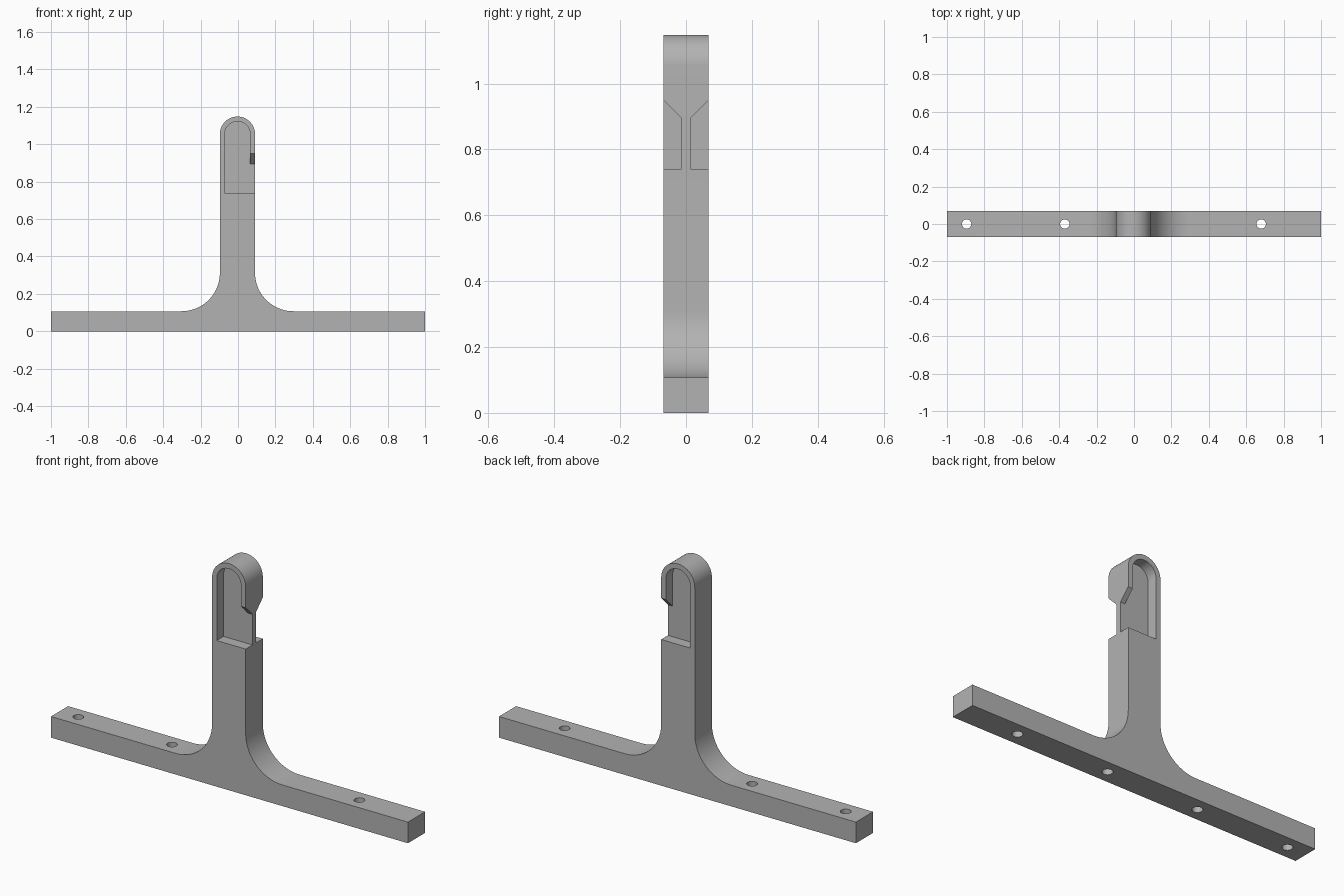
import bpy, bmesh
from math import sin, cos, pi, radians
from mathutils import Vector

default = bpy.data.objects.get("Cube")
if default:
    bpy.data.objects.remove(default, do_unlink=True)

# Main dimensions
DEPTH = 0.0685       # half thickness of the part
WEB = 0.014          # half thickness of the web inside the head
BASE_H = 0.107
LEFT, RIGHT = -0.097, 0.091
MID, RADIUS = (LEFT + RIGHT) / 2, (RIGHT - LEFT) / 2
ARCH_Z = 1.148 - RADIUS
RIM = 0.026          # wall thickness around the pocket
FILLET = 0.205
POCKET_Z = 0.74

grey = bpy.data.materials.new("plain grey")
grey.use_nodes = True
grey.diffuse_color = (0.45, 0.45, 0.45, 1)
grey.node_tree.nodes["Principled BSDF"].inputs["Base Color"].default_value = (0.45, 0.45, 0.45, 1)


def arc(cx, cz, r, start, end, steps):
    angles = [radians(start + (end - start) * i / steps) for i in range(steps + 1)]
    return [(cx + r * cos(a), cz + r * sin(a)) for a in angles]


def prism(name, points, axis, low, high):
    """Extrude a 2D outline along x or y between low and high."""
    bm = bmesh.new()
    place = (lambda a, b: (low, a, b)) if axis == "x" else (lambda a, b: (a, low, b))
    face = bm.faces.new([bm.verts.new(place(a, b)) for a, b in points])
    new = bmesh.ops.extrude_face_region(bm, geom=[face])["geom"]
    step = Vector((high - low, 0, 0)) if axis == "x" else Vector((0, high - low, 0))
    bmesh.ops.translate(bm, vec=step, verts=[v for v in new if isinstance(v, bmesh.types.BMVert)])
    bmesh.ops.recalc_face_normals(bm, faces=bm.faces)
    mesh = bpy.data.meshes.new(name)
    bm.to_mesh(mesh)
    bm.free()
    obj = bpy.data.objects.new(name, mesh)
    obj.data.materials.append(grey)
    bpy.context.collection.objects.link(obj)
    return obj


def cut(target, cutter):
    """Subtract the cutter from the target and discard it."""
    cutter.hide_render = True
    mod = target.modifiers.new("cut", "BOOLEAN")
    mod.operation, mod.solver, mod.object = "DIFFERENCE", "EXACT", cutter
    bpy.context.view_layer.objects.active = target
    bpy.ops.object.modifier_apply(modifier=mod.name)
    bpy.data.objects.remove(cutter, do_unlink=True)


# Body: flat bar, filleted post and round head in one outline
outline = [(-1, 0), (1, 0), (1, BASE_H)]
outline += arc(RIGHT + FILLET, BASE_H + FILLET, FILLET, 270, 180, 20)
outline += arc(MID, ARCH_Z, RADIUS, 0, 180, 32)
outline += arc(LEFT - FILLET, BASE_H + FILLET, FILLET, 0, -90, 20)
outline += [(-1, BASE_H)]
body = prism("hook_stand", outline, "y", -DEPTH, DEPTH)

# Arched pocket and side opening with a sloped lip, on both faces
inner = RADIUS - RIM
pocket = [(MID - inner, POCKET_Z), (MID + inner, POCKET_Z)]
pocket += arc(MID, ARCH_Z, inner, 0, 180, 32)
for side in (-1, 1):
    cut(body, prism("pocket_cutter", pocket, "y", side * WEB, side * 0.1))
    opening = [(side * y, z) for y, z in
               ((WEB, POCKET_Z), (0.1, POCKET_Z), (0.1, 0.981), (WEB, 0.895))]
    cut(body, prism("opening_cutter", opening, "x", 0.03, 0.12))

# Screw holes; the one beneath the fillet is blind
for i in range(4):
    x = -0.895 + i * 0.525
    bpy.ops.mesh.primitive_cylinder_add(vertices=32, radius=0.025, depth=BASE_H + 0.05,
                                        location=(x, 0, (BASE_H - 0.05) / 2 + (0 if i == 2 else 0.01)))
    cut(body, bpy.context.object)

# Smooth curved surfaces, sharp corners
bpy.ops.object.select_all(action="DESELECT")
body.select_set(True)
bpy.context.view_layer.objects.active = body
bpy.ops.object.shade_smooth_by_angle(angle=radians(30))
